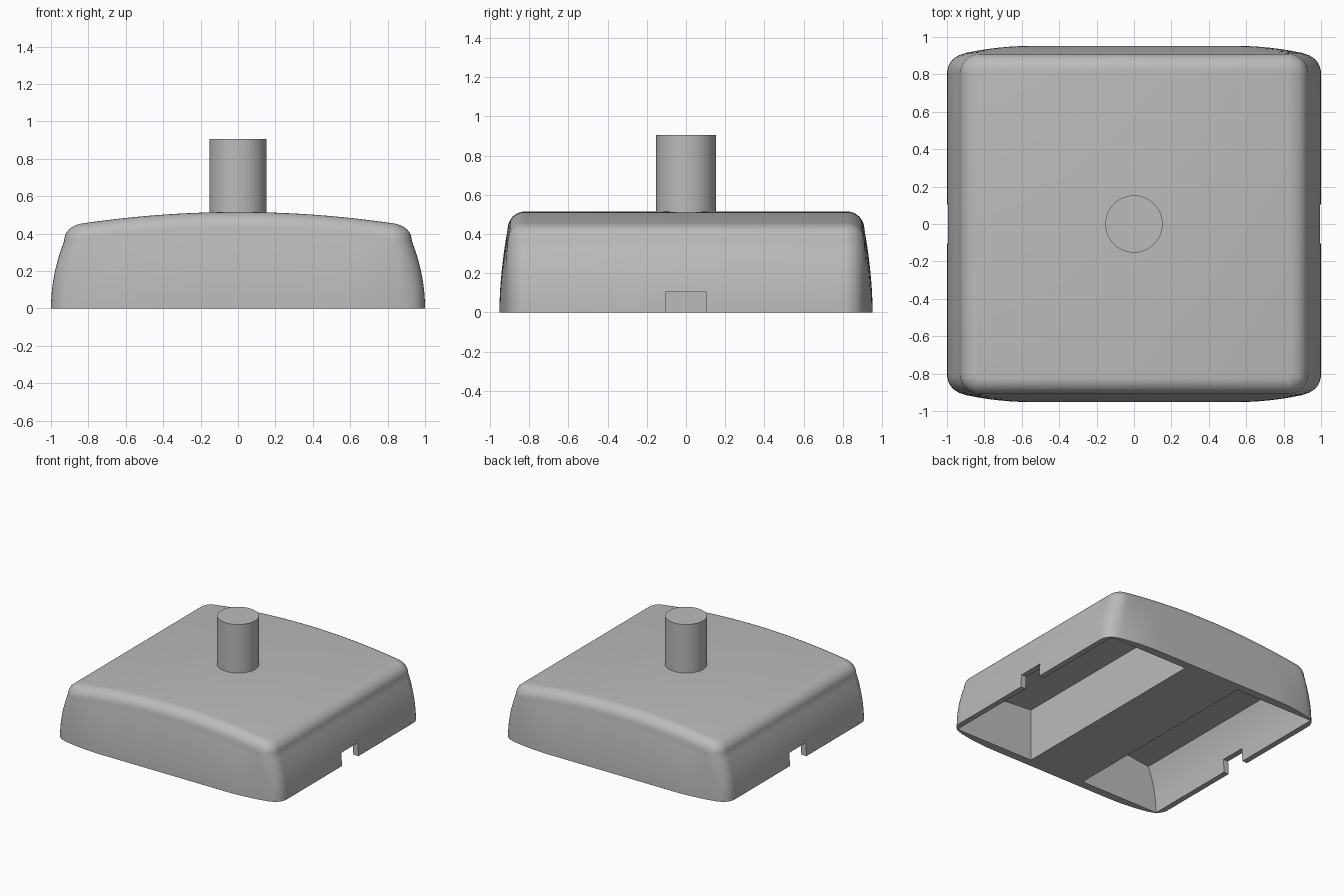
import bpy, math
from math import sin, cos, pi

cube = bpy.data.objects.get("Cube")
if cube:
    bpy.data.objects.remove(cube, do_unlink=True)

grey = bpy.data.materials.new("plain_grey")
grey.use_nodes = True
COLOUR = (0.5, 0.5, 0.5, 1)
grey.diffuse_color = COLOUR
grey.node_tree.nodes["Principled BSDF"].inputs["Base Color"].default_value = COLOUR

FILLET = 0.09


def make_object(name, verts, faces):
    mesh = bpy.data.meshes.new(name)
    mesh.from_pydata(verts, [], faces)
    mesh.materials.append(grey)
    obj = bpy.data.objects.new(name, mesh)
    bpy.context.collection.objects.link(obj)
    return obj


def select(obj):
    bpy.ops.object.select_all(action="DESELECT")
    obj.select_set(True)
    bpy.context.view_layer.objects.active = obj


def top_height(x):
    return 0.515 - 0.065 * (min(abs(x), 0.87) / 0.86) ** 2


def bulge(x, t):
    # Extra swelling of the front and back walls, fading to the corners and top
    fade = max(0, abs(x) - 0.55) / 0.37
    return 0.042 * max(0, 1 - fade ** 2) * (1 - t ** 1.8)


def front_half(t, angle):
    # Front half of one ring: corner arc, front wall, corner arc
    inset = FILLET * (1 - cos(angle))
    hx, hy = 1 - 0.07 * t ** 2 - inset, 0.91 - inset
    r = 0.105 - inset
    arc = [(hx - r + r * sin(a), -hy + r - r * cos(a))
           for a in (i * pi / 16 for i in range(9))]
    wall = [((hx - r) * i / 16, -hy) for i in range(-15, 16)]
    plan = [(-x, y) for x, y in reversed(arc)] + wall + arc
    return [(x, y - bulge(x, t),
             t * (top_height(x) - FILLET) + FILLET * sin(angle)) for x, y in plan]


# Body: rings up the walls and over the rounded top edge
levels = [(i / 10, 0) for i in range(11)]
levels += [(1, i * pi / 16) for i in range(1, 9)]
verts, faces = [], []
for t, angle in levels:
    half = front_half(t, angle)
    verts += half + [(x, -y, z) for x, y, z in reversed(half)]
count = 2 * len(half)
for k in range(len(levels) - 1):
    for i in range(count):
        j = (i + 1) % count
        a = k * count
        faces.append((a + i, a + j, a + count + j, a + count + i))
faces.append(tuple(reversed(range(count))))
last = (len(levels) - 1) * count
for i in range(count // 2 - 1):
    faces.append((last + i, last + i + 1,
                  last + count - 2 - i, last + count - 1 - i))
body = make_object("base_body", verts, faces)


def prism(name, profile, half_depth):
    # Extrude an x-z profile along y
    n = len(profile)
    pts = [(x, y, z) for y in (-half_depth, half_depth) for x, z in profile]
    sides = [(i, (i + 1) % n, n + (i + 1) % n, n + i) for i in range(n)]
    obj = make_object(name, pts, sides + [tuple(reversed(range(n))),
                                         tuple(range(n, 2 * n))])
    obj.hide_render = True
    select(obj)
    bpy.ops.object.mode_set(mode="EDIT")
    bpy.ops.mesh.select_all(action="SELECT")
    bpy.ops.mesh.normals_make_consistent(inside=False)
    bpy.ops.object.mode_set(mode="OBJECT")
    return obj


def cut(cutter):
    mod = body.modifiers.new("cut", "BOOLEAN")
    mod.operation = "DIFFERENCE"
    mod.solver = "EXACT"
    mod.object = cutter
    select(body)
    bpy.ops.object.modifier_apply(modifier=mod.name)
    bpy.data.objects.remove(cutter, do_unlink=True)


# Underside pockets either side of a solid middle, and a notch in each side wall
ceiling = [0.25 + 0.63 * i / 6 for i in range(7)]
pocket = [(0.25, -0.1)] + [(x, top_height(x) - 0.085) for x in ceiling]
pocket += [(0.955 - 0.075 * (h / 0.37) ** 2, h) for h in (0.28, 0.19, 0.1, 0)]
pocket += [(0.955, -0.1)]
notch = [(0.8, -0.1), (0.8, 0.105), (1.1, 0.105), (1.1, -0.1)]
for side in (1, -1):
    cut(prism("pocket_cutter", [(side * x, z) for x, z in pocket], 0.885))
    cut(prism("notch_cutter", [(side * x, z) for x, z in notch], 0.105))

# Post standing on the middle of the top
bpy.ops.mesh.primitive_cylinder_add(vertices=64, radius=0.153, depth=0.425,
                                    location=(0, 0, 0.6925))
post = bpy.context.object
post.name = "post"
post.data.materials.append(grey)

for obj in (body, post):
    select(obj)
    bpy.ops.object.shade_smooth_by_angle(angle=math.radians(30))
